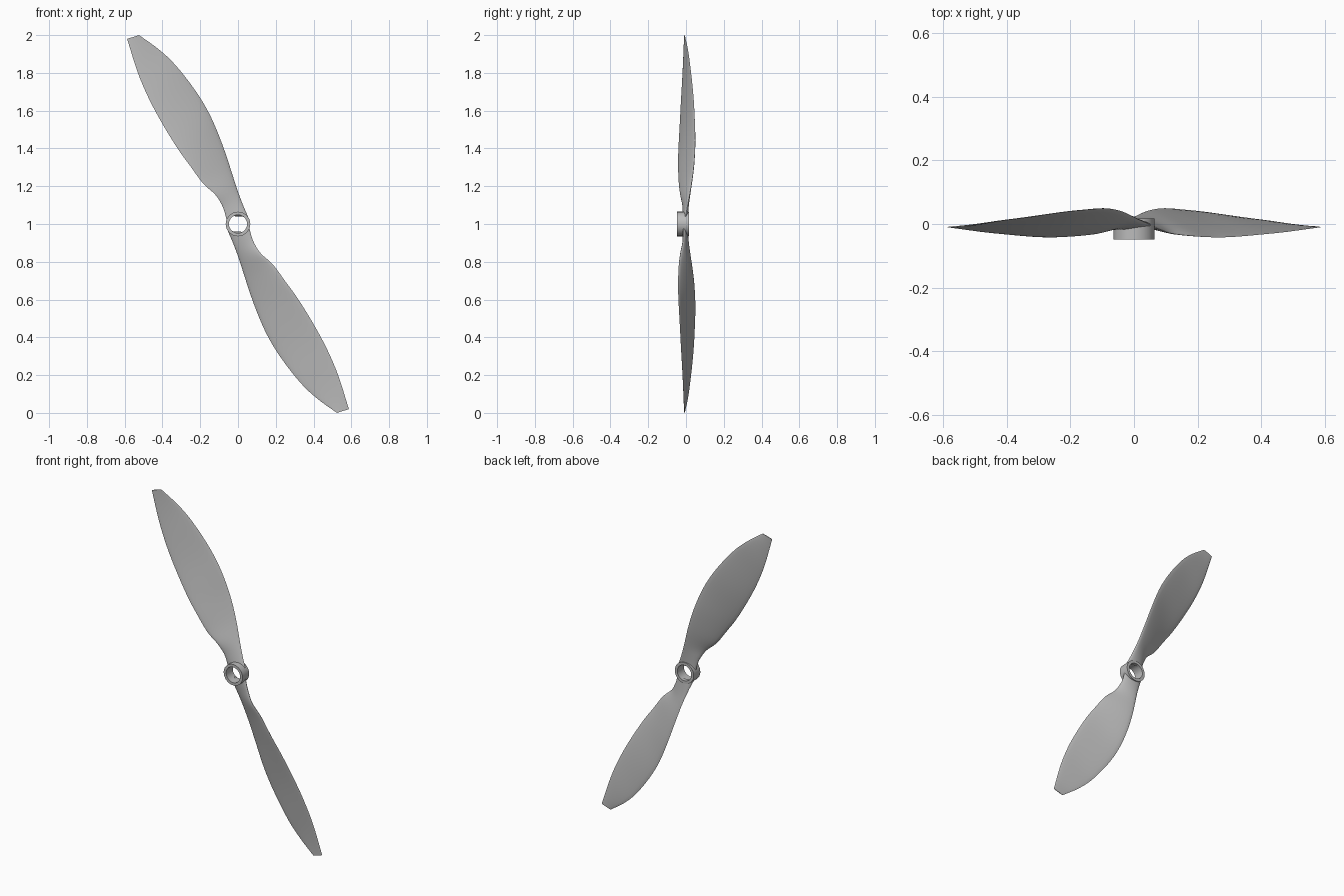
import bpy, bmesh, math
from mathutils import Vector, Matrix

cube = bpy.data.objects.get("Cube")
if cube:
    bpy.data.objects.remove(cube, do_unlink=True)

grey = bpy.data.materials.new("light_grey")
grey.use_nodes = True
grey.diffuse_color = (0.5, 0.5, 0.5, 1)
grey.node_tree.nodes["Principled BSDF"].inputs["Base Color"].default_value = grey.diffuse_color

CENTRE = Vector((0, 0, 1))
HUB_OUT, HUB_IN = 0.065, 0.048

# Blade edges from root to tip, paired point by point
LEFT = [(-.06, 1.02, -.012), (-.07, 1.06, -.014), (-.085, 1.1, -.018), (-.12, 1.155, -.03),
        (-.185, 1.215, -.038), (-.255, 1.31, -.042), (-.32, 1.4, -.04), (-.4, 1.53, -.033),
        (-.47, 1.66, -.026), (-.53, 1.8, -.018), (-.587, 1.98, -.01)]
RIGHT = [(.053, 1.04, -.003), (.035, 1.08, .005), (.015, 1.13, .014), (-.01, 1.2, .027),
         (-.045, 1.31, .042), (-.09, 1.44, .049), (-.15, 1.58, .045), (-.225, 1.705, .037),
         (-.33, 1.84, .022), (-.42, 1.925, .01), (-.524, 2, -.007)]


def smooth_path(points, steps=4):
    """Catmull-Rom curve through (x, z, y) points."""
    p = [Vector((x, y, z)) for x, z, y in points]
    p = [2 * p[0] - p[1]] + p + [2 * p[-1] - p[-2]]
    out = []
    for a, b, c, d in zip(p, p[1:], p[2:], p[3:]):
        for i in range(steps):
            t = i / steps
            out.append(b + (c - a) * t / 2 + (a - 2.5 * b + 2 * c - d / 2) * t ** 2
                       + (1.5 * (b - c) + (d - a) / 2) * t ** 3)
    return out + [p[-2]]


def finish(name, bm):
    bmesh.ops.recalc_face_normals(bm, faces=bm.faces)
    mesh = bpy.data.meshes.new(name)
    bm.to_mesh(mesh)
    bm.free()
    mesh.materials.append(grey)
    obj = bpy.data.objects.new(name, mesh)
    bpy.context.collection.objects.link(obj)
    bpy.ops.object.select_all(action='DESELECT')
    obj.select_set(True)
    bpy.context.view_layer.objects.active = obj
    bpy.ops.object.shade_smooth_by_angle(angle=math.radians(40))
    return obj


def blade(name, turn):
    """Twisted blade lofted between its two edges with a thin curved section."""
    bm = bmesh.new()
    left, right = smooth_path(LEFT), smooth_path(RIGHT)
    count, across = len(left), 10
    rings = []
    for i, (a, b) in enumerate(zip(left, right)):
        f = i / (count - 1)
        chord = b - a
        span = (left[min(i + 1, count - 1)] + right[min(i + 1, count - 1)]
                - left[max(i - 1, 0)] - right[max(i - 1, 0)])
        back = chord.cross(span).normalized()
        if back.y < 0:
            back.negate()
        thick = 0.004 + 0.022 * (1 - f) ** 0.8
        ring = []
        for k in range(2 * across):
            u = (1 - math.cos(math.pi * k / across)) / 2
            side = 0.6 if k <= across else -0.4
            v = a + chord * u + back * side * thick * math.sqrt(max(0, 4 * u * (1 - u)))
            # Keep the root inside the hub wall, clear of the bore
            r = math.hypot(v.x, v.z - 1)
            if r < 0.056:
                v.x *= 0.056 / r
                v.z = 1 + (v.z - 1) * 0.056 / r
            ring.append(bm.verts.new(v))
        rings.append(ring)
    n = 2 * across
    for r, s in zip(rings, rings[1:]):
        for k in range(n):
            bm.faces.new((r[k], r[(k + 1) % n], s[(k + 1) % n], s[k]))
    bm.faces.new(rings[0])
    bm.faces.new(rings[-1])
    bmesh.ops.rotate(bm, verts=bm.verts, cent=CENTRE, matrix=Matrix.Rotation(turn, 3, 'Y'))
    finish(name, bm)


# Hub ring with an open bore
bm = bmesh.new()
profile = [(HUB_IN, -.048), (HUB_OUT, -.048), (HUB_OUT, .017), (HUB_IN, .017)]
verts = [bm.verts.new((r, y, 1)) for r, y in profile]
edges = [bm.edges.new((verts[i], verts[(i + 1) % 4])) for i in range(4)]
bmesh.ops.spin(bm, geom=verts + edges, cent=CENTRE, axis=(0, 1, 0),
               angle=math.tau, steps=48, use_merge=True)
bmesh.ops.remove_doubles(bm, verts=bm.verts, dist=0.0001)
finish("hub_ring", bm)

blade("upper_blade", 0)
blade("lower_blade", math.pi)
